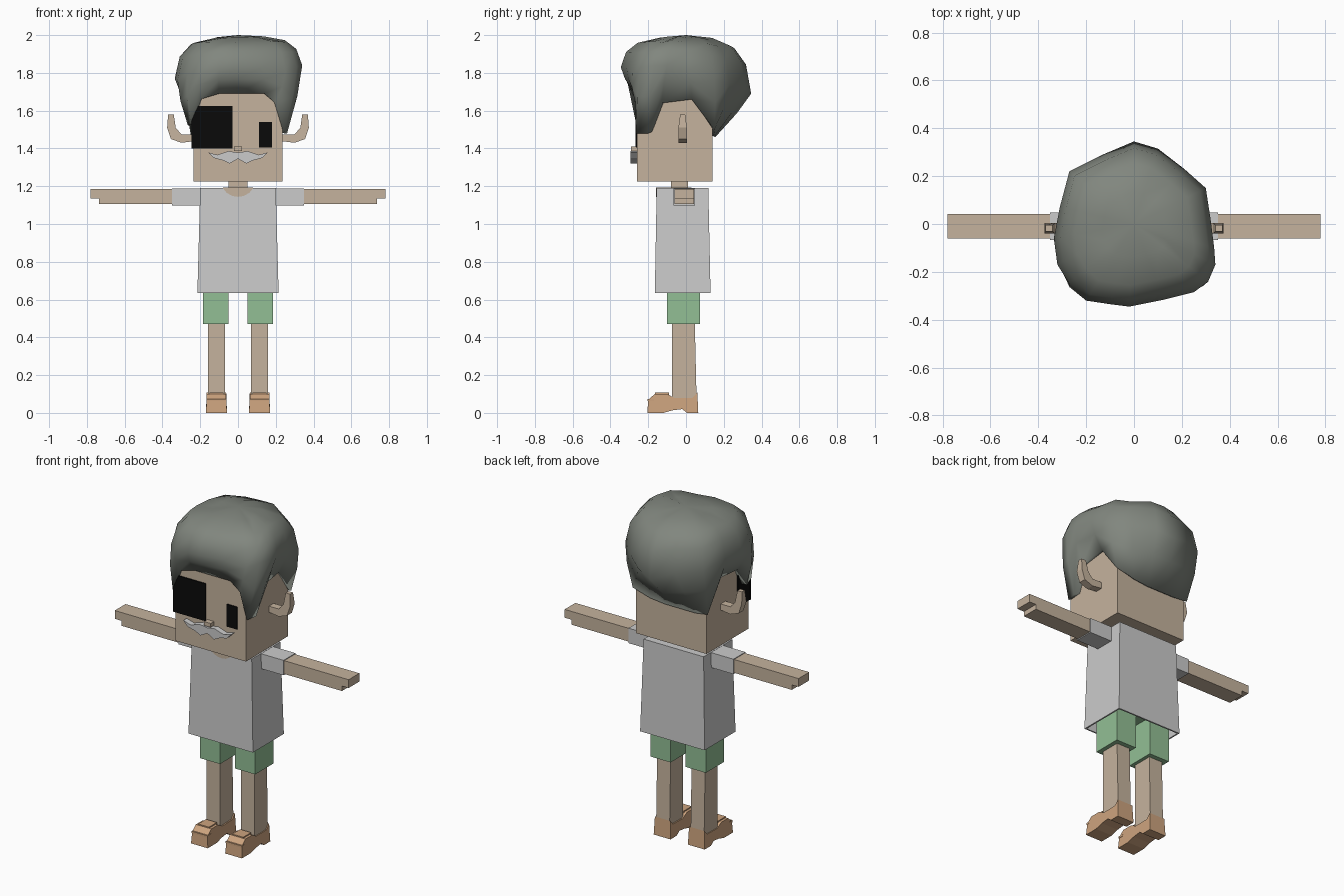
import bpy
import bmesh
import random
from mathutils import Vector

random.seed(4)
cube = bpy.data.objects.get("Cube")
if cube:
    bpy.data.objects.remove(cube, do_unlink=True)


def material(name, r, g, b):
    mat = bpy.data.materials.new(name)
    mat.use_nodes = True
    mat.diffuse_color = (r, g, b, 1)
    shader = mat.node_tree.nodes["Principled BSDF"]
    shader.inputs["Base Color"].default_value = (r, g, b, 1)
    shader.inputs["Roughness"].default_value = 0.9
    return mat


SKIN = material("skin", .56, .45, .34)
CLOTH = material("light grey cloth", .6, .6, .6)
GREEN = material("green cloth", .29, .52, .3)
LEATHER = material("tan leather", .61, .37, .21)
HAIR = material("grey hair", .22, .24, .21)
BLACK = material("black", .003, .003, .003)


def finish(name, bm, mat, mirror=False):
    """Turn a bmesh into an object, optionally doubled across x = 0."""
    bmesh.ops.recalc_face_normals(bm, faces=bm.faces)
    mesh = bpy.data.meshes.new(name)
    bm.to_mesh(mesh)
    bm.free()
    mesh.materials.append(mat)
    obj = bpy.data.objects.new(name, mesh)
    bpy.context.collection.objects.link(obj)
    if mirror:
        obj.modifiers.new("mirror", "MIRROR").use_mirror_merge = False
    return obj


def block(name, mat, x, y, z, mirror=False):
    """Box from three (low, high) ranges."""
    bm = bmesh.new()
    bmesh.ops.create_cube(bm, size=1)
    for v in bm.verts:
        v.co = [r[0] if c < 0 else r[1] for c, r in zip(v.co, (x, y, z))]
    return finish(name, bm, mat, mirror)


def prism(name, mat, outline, axis, low, high, mirror=False):
    """Outline extruded along x (outline in y, z) or along y (outline in x, z)."""
    bm = bmesh.new()

    def place(a, b, depth):
        return bm.verts.new((depth, a, b) if axis == "x" else (a, depth, b))

    first = [place(a, b, low) for a, b in outline]
    second = [place(a, b, high) for a, b in outline]
    bm.faces.new(first)
    bm.faces.new(second[::-1])
    for i in range(len(outline)):
        j = (i + 1) % len(outline)
        bm.faces.new((first[i], first[j], second[j], second[i]))
    return finish(name, bm, mat, mirror)


# Head and neck
block("head", SKIN, (-.235, .235), (-.26, .14), (1.225, 1.75))
block("neck", SKIN, (-.05, .05), (-.08, .01), (1.15, 1.25))

# Ears: upturned hooks
ear = [(.22, 1.44), (.3, 1.43), (.355, 1.45), (.375, 1.51), (.37, 1.58),
       (.34, 1.58), (.33, 1.51), (.3, 1.475), (.22, 1.475)]
ears = prism("ears", SKIN, ear, "y", -.04, .005, mirror=True)
for v in ears.data.vertices:
    if v.co.z > 1.55:
        v.co.y = -.018 + (v.co.y + .018) * .6

# Face details
block("eye_patch", BLACK, (-.245, -.03), (-.267, -.259), (1.4, 1.625))
block("eye_patch_side", BLACK, (-.243, -.234), (-.267, -.15), (1.4, 1.625))
block("left_eye", BLACK, (.11, .18), (-.266, -.259), (1.405, 1.54))
block("nose", SKIN, (-.022, .022), (-.292, -.25), (1.386, 1.41))
half = [(0, 1.378), (.05, 1.386), (.11, 1.366), (.16, 1.38),
        (.13, 1.35), (.08, 1.337), (.045, 1.32), (0, 1.345)]
outline = half + [(-x, z) for x, z in half[-2:0:-1]]
prism("moustache", CLOTH, outline, "y", -.293, -.25)

# Hair: columns of hem point and bulge point, going round from the front
columns = [
    ((0, -.272, 1.69), (-.02, -.345, 1.83)),
    ((.14, -.272, 1.69), (.13, -.315, 1.83)),
    ((.2, -.27, 1.64), (.25, -.285, 1.8)),
    ((.245, -.265, 1.48), (.31, -.24, 1.83)),
    ((.26, -.2, 1.48), (.34, -.17, 1.84)),
    ((.26, -.13, 1.64), (.335, -.1, 1.84)),
    ((.255, .03, 1.66), (.32, .02, 1.82)),
    ((.25, .15, 1.5), (.3, .15, 1.76)),
    ((.13, .155, 1.47), (.21, .23, 1.74)),
    ((.03, .155, 1.46), (.1, .315, 1.72)),
    ((-.08, .155, 1.46), (0, .345, 1.69)),
    ((-.17, .155, 1.46), (-.13, .29, 1.74)),
    ((-.25, .15, 1.47), (-.27, .22, 1.76)),
    ((-.255, .03, 1.65), (-.31, .07, 1.8)),
    ((-.26, -.13, 1.64), (-.335, -.06, 1.77)),
    ((-.265, -.2, 1.52), (-.32, -.17, 1.76)),
    ((-.25, -.264, 1.53), (-.27, -.25, 1.8)),
    ((-.2, -.27, 1.66), (-.2, -.32, 1.8)),
    ((-.1, -.272, 1.69), (-.1, -.335, 1.82)),
]
bm = bmesh.new()
rings = [[] for _ in range(7)]
for hem, bulge in columns:
    hem, bulge = Vector(hem), Vector(bulge)
    points = [Vector((hem.x * .88, hem.y * .88, hem.z + .01)), hem,
              hem.lerp(bulge, .55) + Vector((bulge.x, bulge.y, 0)) * .03, bulge]
    for scale, lift in ((.92, .5), (.74, .8), (.4, .93)):
        wobble = random.uniform(-.008, .008)
        points.append(Vector((bulge.x * scale, bulge.y * scale,
                              bulge.z + (2 - bulge.z) * lift + wobble)))
    for ring, p in zip(rings, points):
        ring.append(bm.verts.new(p))
count = len(columns)
for lower, upper in zip(rings, rings[1:]):
    for i in range(count):
        j = (i + 1) % count
        bm.faces.new((lower[i], lower[j], upper[j], upper[i]))
crown = bm.verts.new((0, 0, 2))
for i in range(count):
    bm.faces.new((rings[-1][i], rings[-1][(i + 1) % count], crown))
hair = finish("hair", bm, HAIR)
for face in hair.data.polygons:
    face.use_smooth = True

# Shirt: flared box, hollow below, with a scoop neckline
bm = bmesh.new()
bmesh.ops.create_cube(bm, size=1)
for v in bm.verts:
    top = v.co.z > 0
    front = v.co.y < 0
    width = .2 if top else .215
    y = (-.155 if top else -.165) if front else (.118 if top else .13)
    v.co = (width if v.co.x > 0 else -width, y, 1.19 if top else .635)
bmesh.ops.delete(bm, geom=[f for f in bm.faces if f.calc_center_median().z < .7],
                 context="FACES")
shirt = finish("shirt", bm, CLOTH)
for face in shirt.data.polygons:
    if face.normal.dot(face.center - Vector((0, 0, .9))) < 0:
        face.flip()
shell = shirt.modifiers.new("thickness", "SOLIDIFY")
shell.thickness = .012
shell.offset = -1
scoop = [(-.08, 1.19), (-.06, 1.165), (-.03, 1.148), (0, 1.144),
         (.03, 1.148), (.06, 1.165), (.08, 1.19)]
prism("neckline", SKIN, scoop, "y", -.159, -.152)
block("neckline_top", SKIN, (-.08, .08), (-.159, .03), (1.186, 1.193))

# Arms and sleeves
arm = [(.3, 1.105), (.735, 1.105), (.735, 1.135),
       (.78, 1.135), (.78, 1.185), (.3, 1.185)]
prism("arms", SKIN, arm, "y", -.06, .042, mirror=True)
block("sleeves", CLOTH, (.18, .35), (-.066, .048), (1.099, 1.189), mirror=True)

# Shorts and legs
block("shorts_legs", GREEN, (.05, .185), (-.1, .075), (.47, .75), mirror=True)
block("shorts_hips", GREEN, (-.185, .185), (-.1, .075), (.7, .78))
legs = block("legs", SKIN, (.07, .16), (-.073, .046), (.07, .5), mirror=True)
for v in legs.data.vertices:
    if v.co.z < .2 and v.co.y > 0:
        v.co.y += .01

# Shoes with raised heel and arched sole
shoe = [(-.205, 0), (-.2, .07), (-.165, .1), (-.1, .1), (-.06, .078), (.035, .08),
        (.06, .108), (.065, 0), (.005, 0), (-.02, .02), (-.07, .014), (-.12, 0)]
shoes = prism("shoes", LEATHER, shoe, "x", .058, .17, mirror=True)
for v in shoes.data.vertices:
    if v.co.z > .05:
        v.co.x = .114 + (v.co.x - .114) * .92
block("shoe_tongues", LEATHER, (.078, .15), (-.165, -.09), (.09, .107), mirror=True)
block("shoe_bands", LEATHER, (.06, .168), (-.204, -.17), (.062, .074), mirror=True)
